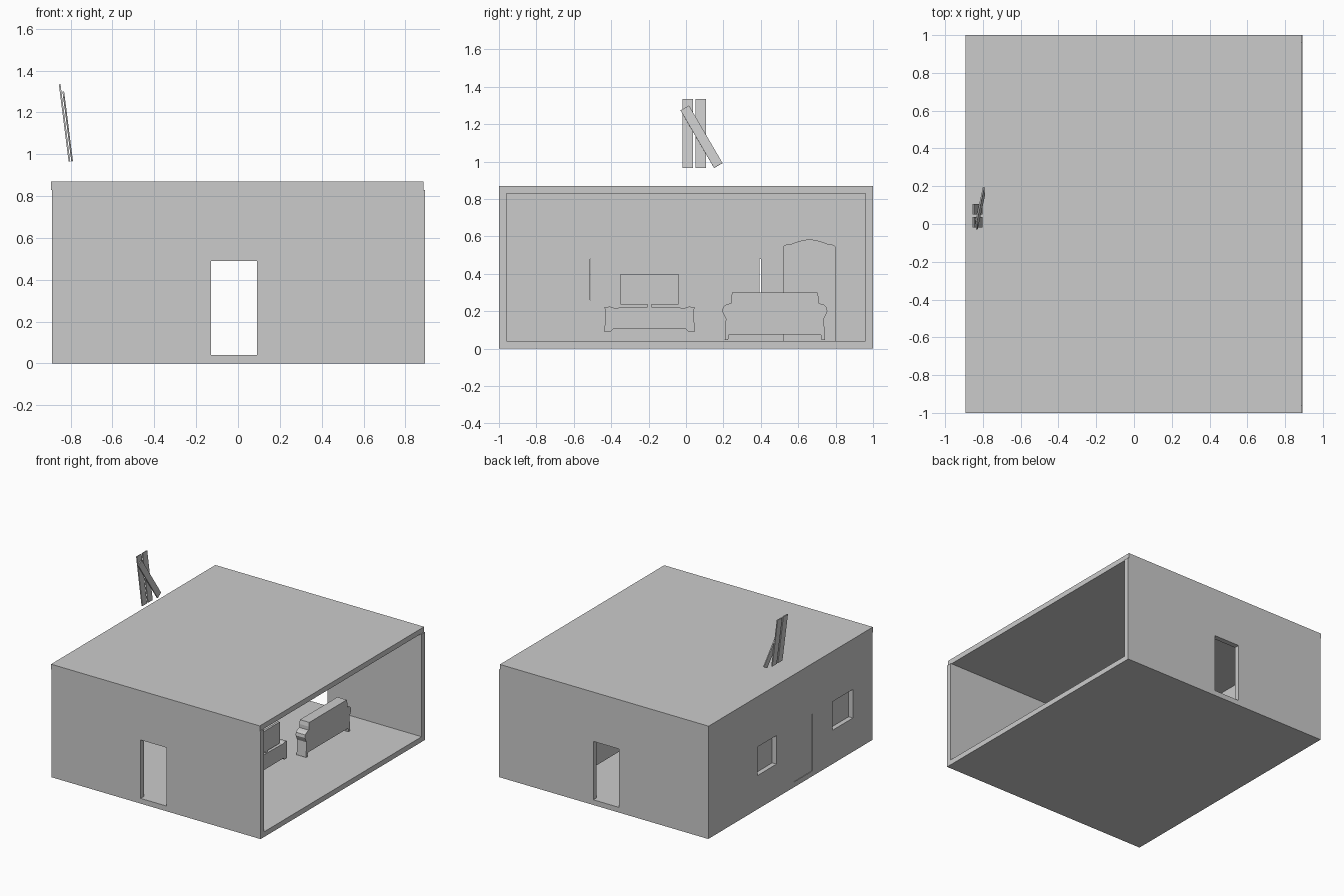
import bpy, bmesh, math
from mathutils import Matrix, Vector

old = bpy.data.objects.get("Cube")
if old:
    bpy.data.objects.remove(old, do_unlink=True)

GREY = (0.6, 0.6, 0.6, 1)
grey = bpy.data.materials.new("plain grey")
grey.use_nodes = True
grey.diffuse_color = GREY
grey.node_tree.nodes["Principled BSDF"].inputs["Base Color"].default_value = GREY


def finish(name, bm):
    bmesh.ops.recalc_face_normals(bm, faces=bm.faces)
    mesh = bpy.data.meshes.new(name)
    bm.to_mesh(mesh)
    bm.free()
    mesh.materials.append(grey)
    obj = bpy.data.objects.new(name, mesh)
    bpy.context.collection.objects.link(obj)
    return obj


def box(name, x, y, z):
    """Box from (low, high) pairs on each axis."""
    bm = bmesh.new()
    bmesh.ops.create_cube(bm, size=1)
    for v in bm.verts:
        v.co = [(r[0] + r[1]) / 2 + c * (r[1] - r[0]) for c, r in zip(v.co, (x, y, z))]
    return finish(name, bm)


def extrude_profile(name, points, x):
    """Solid with a (y, z) outline, running along x."""
    bm = bmesh.new()
    face = bm.faces.new([bm.verts.new((x[0], y, z)) for y, z in points])
    out = bmesh.ops.extrude_face_region(bm, geom=[face])
    moved = [g for g in out["geom"] if isinstance(g, bmesh.types.BMVert)]
    bmesh.ops.translate(bm, verts=moved, vec=(x[1] - x[0], 0, 0))
    return finish(name, bm)


def mirrored(half, centre):
    """Complete a half outline, given as (offset, z) from bottom to top."""
    right = [(centre + d, z) for d, z in half]
    left = [(centre - d, z) for d, z in reversed(half) if d > 0]
    return right + left


def cut(wall, x, y, z):
    cutter = box(wall.name + "_cutter", x, y, z)
    cutter.hide_render = True
    cutter.hide_viewport = True
    mod = wall.modifiers.new("opening", "BOOLEAN")
    mod.operation = "DIFFERENCE"
    mod.solver = "EXACT"
    mod.object = cutter


# House shell: slabs and three walls, open on the +x side
T = 0.04
LOW, HIGH = 0.04, 0.83
WEST, EAST = -0.89, 0.893
box("floor_slab", (WEST, EAST), (-1, 1), (0, LOW))
box("roof_slab", (-0.893, 0.886), (-1, 1), (HIGH, 0.87))
DOORWAY = (-0.13, 0.09)
for name, y in (("front_wall", (-1, -1 + T)), ("back_wall", (1 - T, 1))):
    wall = box(name, (WEST, EAST), y, (LOW, HIGH))
    cut(wall, DOORWAY, (y[0] - T, y[1] + T), (LOW - T, 0.49))

# Side wall with two windows and a closed door
side = box("side_wall", (WEST, WEST + T), (-1 + T, 1 - T), (LOW, HIGH))
for name, y, gap in (("rear", (0.17, 0.40), 0.008), ("front", (-0.76, -0.74 + 0.23), 0.002)):
    cut(side, (WEST - T, WEST + 2 * T), y, (0.26, 0.48))
    box(name + "_window_pane", (WEST + T - 0.004, WEST + T),
        (y[0], y[1] - gap), (0.26, 0.48))
cut(side, (WEST - T, WEST + 0.004), (-0.27, -0.04), (LOW, 0.48))

# Sofa with scrolled arms and short feet
sofa_half = [(0.245, 0.075), (0.25, 0.045), (0.268, 0.045), (0.262, 0.16),
             (0.272, 0.18), (0.281, 0.2), (0.277, 0.222), (0.262, 0.235),
             (0.235, 0.243), (0.235, 0.27), (0.228, 0.3)]
extrude_profile("sofa", mirrored(sofa_half, 0.475), (0.355, 0.435))

# Media cabinet with a screen
cabinet_half = [(0.195, 0.105), (0.21, 0.09), (0.24, 0.09), (0.238, 0.2),
                (0.24, 0.222), (0.21, 0.225), (0.19, 0.218), (0.06, 0.222)]
extrude_profile("media_cabinet", mirrored(cabinet_half, -0.195), (0.31, 0.387))
box("screen", (0.368, 0.385), (-0.35, -0.04), (0.237, 0.4))
box("screen_stand", (0.37, 0.38), (-0.205, -0.185), (0.215, 0.24))

# Wardrobe with an arched crown
crown_half = [(0.14, LOW), (0.14, 0.545), (0.13, 0.555), (0.1, 0.558),
              (0.07, 0.57), (0.035, 0.58), (0, 0.585)]
extrude_profile("wardrobe", mirrored(crown_half, 0.66), (WEST + T, WEST + T + 0.1))


# Leaning boards above the roof
def board(name, centre, width, length, tilt, turn):
    bm = bmesh.new()
    bmesh.ops.create_cube(bm, size=1)
    bmesh.ops.scale(bm, verts=bm.verts, vec=(0.008, width, length))
    mat = (Matrix.Translation(Vector(centre)) @ Matrix.Rotation(tilt, 4, "Y")
           @ Matrix.Rotation(turn, 4, "X"))
    bmesh.ops.transform(bm, matrix=mat, verts=bm.verts)
    finish(name, bm)


LEAN = math.radians(-7.2)
for side_name, y in (("first", 0.01), ("second", 0.079)):
    board(side_name + "_upright_board", (-0.829, y, 1.15), 0.056, 0.372, LEAN, 0)
board("diagonal_board", (-0.814, 0.083, 1.133), 0.052, 0.358, LEAN, math.radians(30))
